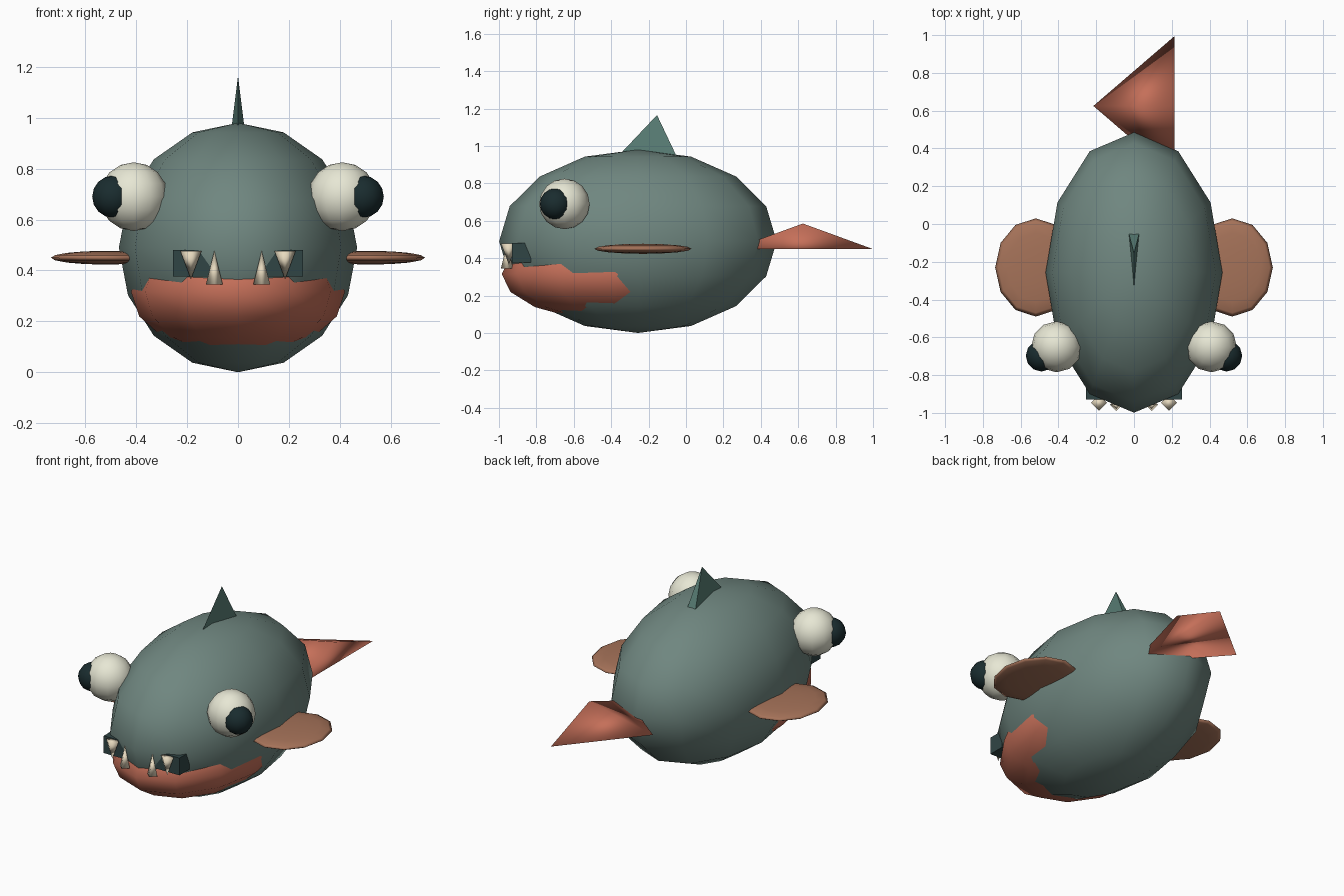
import bpy, bmesh, math
from mathutils import Matrix, Vector

if "Cube" in bpy.data.objects:
    bpy.data.objects.remove(bpy.data.objects["Cube"])


def material(name, rgb):
    m = bpy.data.materials.new(name)
    m.diffuse_color = (*rgb, 1)
    m.use_nodes = True
    m.node_tree.nodes["Principled BSDF"].inputs["Base Color"].default_value = m.diffuse_color
    return m


skin = material("skin", (0.16, 0.24, 0.215))
fin_green = material("fin_green", (0.10, 0.21, 0.18))
coral = material("coral", (0.56, 0.16, 0.10))
tan = material("tan", (0.38, 0.17, 0.10))
ivory = material("ivory", (0.80, 0.80, 0.66))
bone = material("bone", (0.80, 0.70, 0.52))
black = material("black", (0.010, 0.025, 0.028))
dark = material("dark", (0.03, 0.06, 0.06))


def finish(name, bm, mat, smooth=True):
    bmesh.ops.recalc_face_normals(bm, faces=bm.faces)
    for f in bm.faces:
        f.smooth = smooth
    me = bpy.data.meshes.new(name)
    bm.to_mesh(me)
    bm.free()
    me.materials.append(mat)
    ob = bpy.data.objects.new(name, me)
    bpy.context.collection.objects.link(ob)
    return ob


def ellipsoid(name, centre, radii, mat, segments=12, rings=8):
    bm = bmesh.new()
    bmesh.ops.create_uvsphere(
        bm, u_segments=segments, v_segments=rings, radius=1,
        matrix=Matrix.Translation(centre) @ Matrix.Diagonal((*radii, 1)))
    return finish(name, bm, mat)


def pyramid(name, base, apex, mat, smooth=True):
    bm = bmesh.new()
    vs = [bm.verts.new(p) for p in base]
    top = bm.verts.new(apex)
    bm.faces.new(vs)
    for a, b in zip(vs, vs[1:] + vs[:1]):
        bm.faces.new((a, b, top))
    return finish(name, bm, mat, smooth)


def tooth(name, x, y, base_z, tip_z, r):
    ring = [(x + r * math.cos(a), y + r * math.sin(a), base_z)
            for a in (i * math.pi / 2 for i in range(4))]
    pyramid(name, ring, (x, y, tip_z), bone)


# body and lower jaw
ellipsoid("body", (0, -0.257, 0.49), (0.468, 0.742, 0.49), skin)
ellipsoid("jaw", (0, -0.38, 0.315), (0.42, 0.605, 0.25), coral)

# mouth block, mostly sunk in the body
bm = bmesh.new()
bmesh.ops.create_cube(bm, size=1, matrix=Matrix.Translation((0, -0.88, 0.428))
                      @ Matrix.Diagonal((0.51, 0.10, 0.105, 1)))
finish("mouth", bm, dark, False)

# paired parts
for s, side in ((-1, "left"), (1, "right")):
    ellipsoid("eye_" + side, (s * 0.41, -0.65, 0.69), (0.135,) * 3, ivory)
    ellipsoid("pupil_" + side, (s * 0.49, -0.698, 0.69), (0.083,) * 3, black)
    ellipsoid("side_fin_" + side, (s * 0.52, -0.23, 0.45),
              (0.215, 0.26, 0.027), tan)
    tooth("upper_tooth_" + side, s * 0.185, -0.947, 0.477, 0.365, 0.042)
    tooth("lower_tooth_" + side, s * 0.093, -0.957, 0.345, 0.477, 0.033)

# dorsal fin
pyramid("dorsal_fin", [(-0.03, -0.041, 0.925), (0.03, -0.041, 0.925),
                       (0, -0.382, 0.925)], (0, -0.155, 1.165), fin_green, False)

# tail fin, lying sideways
pyramid("tail_fin", [(0.215, 0.995, 0.45), (0.215, 0.625, 0.585),
                     (0.215, 0.255, 0.45)], (-0.215, 0.625, 0.495), coral)
